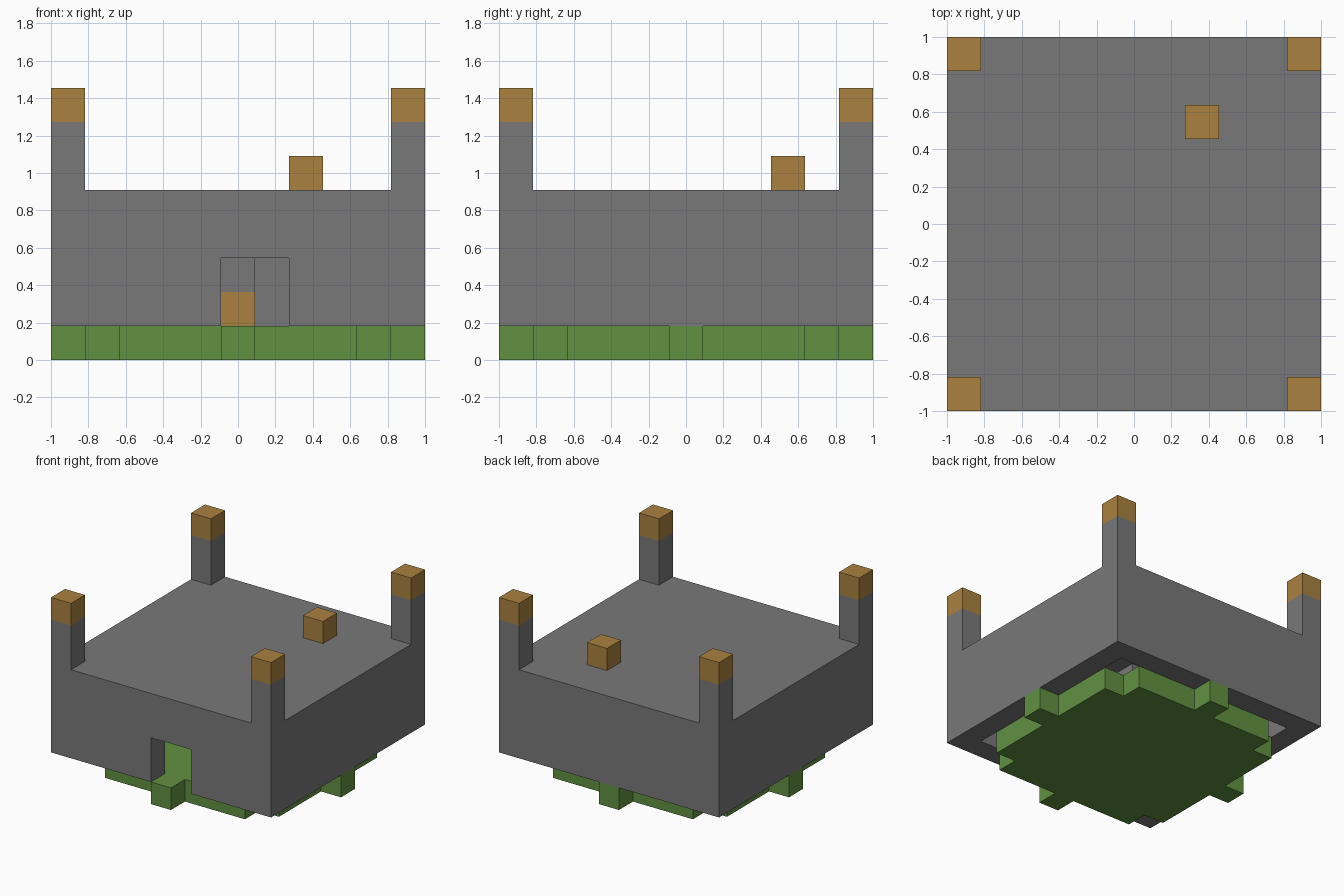
import bpy, bmesh
from mathutils import Matrix, Vector

U = 2 / 11  # one block

cube = bpy.data.objects.get("Cube")
if cube:
    bpy.data.objects.remove(cube, do_unlink=True)


def material(name, rgb):
    m = bpy.data.materials.new(name)
    m.use_nodes = True
    m.diffuse_color = (*rgb, 1)
    m.node_tree.nodes["Principled BSDF"].inputs["Base Color"].default_value = (*rgb, 1)
    return m


STONE = material("stone_grey", (0.19, 0.19, 0.19))
WOOD = material("wood_brown", (0.40, 0.22, 0.05))
GRASS = material("grass_green", (0.12, 0.285, 0.053))


def finish(name, bm, *mats):
    bmesh.ops.recalc_face_normals(bm, faces=bm.faces[:])
    me = bpy.data.meshes.new(name)
    bm.to_mesh(me)
    bm.free()
    for m in mats:
        me.materials.append(m)
    ob = bpy.data.objects.new(name, me)
    bpy.context.collection.objects.link(ob)
    return ob


def box(name, low, high, *mats, split=None):
    """Box between two corners in blocks; faces above split use the second material."""
    low, high = Vector(low) * U, Vector(high) * U
    bm = bmesh.new()
    bmesh.ops.create_cube(bm, size=1)
    bmesh.ops.scale(bm, vec=high - low, verts=bm.verts[:])
    bmesh.ops.translate(bm, vec=(low + high) / 2, verts=bm.verts[:])
    if split is not None:
        bmesh.ops.bisect_plane(bm, geom=bm.verts[:] + bm.edges[:] + bm.faces[:],
                               plane_co=(0, 0, split * U), plane_no=(0, 0, 1))
        for f in bm.faces:
            f.material_index = int(f.calc_center_median().z > split * U)
    return finish(name, bm, *mats)


# Rounded floor with a tab in the middle of each side
bm = bmesh.new()
quarter = [(5.5, -.5), (5.5, .5), (4.5, .5), (4.5, 3.5), (3.5, 3.5), (3.5, 4.5), (.5, 4.5)]
outline = []
for turn in range(4):
    rot = Matrix.Rotation(turn * 1.5707963, 3, 'Z')
    outline += [bm.verts.new(rot @ Vector((x, y, 0)) * U) for x, y in quarter]
base = bm.faces.new(outline)
top = bmesh.ops.extrude_face_region(bm, geom=[base], use_keep_orig=True)["geom"]
bmesh.ops.translate(bm, vec=(0, 0, U),
                    verts=[v for v in top if isinstance(v, bmesh.types.BMVert)])
finish("floor", bm, GRASS)

# Hollow walls with a flat roof and a doorway at the front
walls = box("walls_and_roof", (-5.5, -5.5, 1), (5.5, 5.5, 5), STONE)
cutters = [box("room_cutter", (-4.5, -4.5, .5), (4.5, 4.5, 4), STONE),
           box("door_cutter", (-.5, -6, .4), (1.5, -4, 3), STONE)]
bpy.context.view_layer.objects.active = walls
for c in cutters:
    c.hide_render = True
    mod = walls.modifiers.new(c.name, 'BOOLEAN')
    mod.operation = 'DIFFERENCE'
    mod.solver = 'EXACT'
    mod.object = c
    bpy.ops.object.modifier_apply(modifier=mod.name)
    bpy.data.objects.remove(c, do_unlink=True)

# Corner turrets with wooden caps
for side, x in (("right", -5.5), ("left", 4.5)):
    for end, y in (("front", -5.5), ("back", 4.5)):
        box(f"{end}_{side}_turret", (x, y, 5), (x + 1, y + 1, 8), STONE, WOOD, split=7)

# Wooden block on the roof
box("roof_block", (1.5, 2.5, 5), (2.5, 3.5, 6), WOOD)

# Inner pillar with a wooden foot
box("inner_pillar", (-.5, -.5, 1), (.5, .5, 4), WOOD, STONE, split=2)
